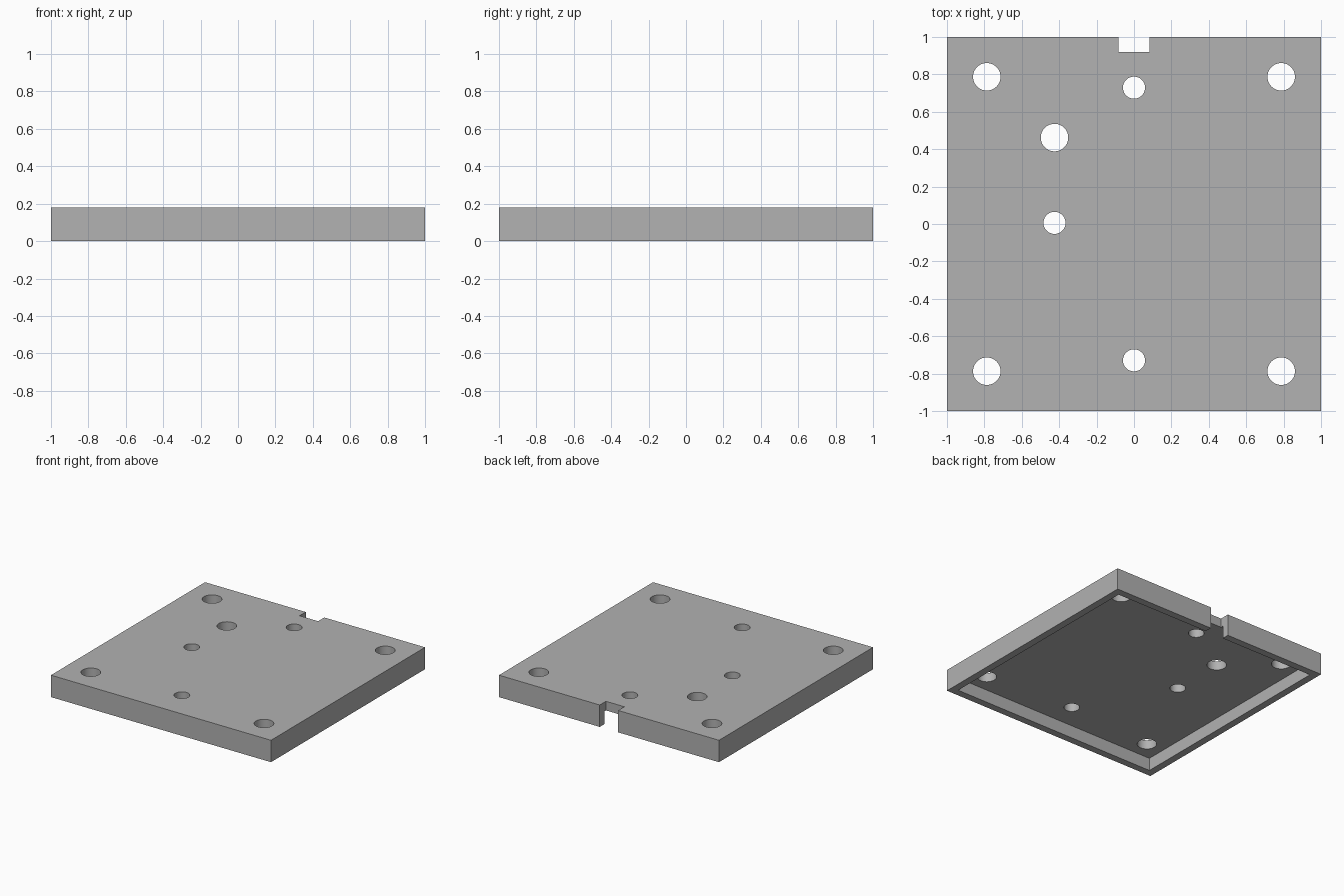
import bpy

if "Cube" in bpy.data.objects:
    bpy.data.objects.remove(bpy.data.objects["Cube"], do_unlink=True)

HEIGHT = 0.18    # overall height
PLATE = 0.075    # thickness of the top plate
WALL = 0.06      # thickness of the rim
LARGE, SMALL = 0.0735, 0.059
CORNER = 0.787

grey = bpy.data.materials.new("mid grey")
grey.use_nodes = True
colour = (0.445, 0.445, 0.445, 1)
grey.diffuse_color = colour
grey.node_tree.nodes["Principled BSDF"].inputs["Base Color"].default_value = colour


def box(name, low, high):
    """Box between two opposite corners."""
    centre = [(a + b) / 2 for a, b in zip(low, high)]
    bpy.ops.mesh.primitive_cube_add(size=1, location=centre)
    obj = bpy.context.object
    obj.name = name
    obj.scale = [b - a for a, b in zip(low, high)]
    bpy.ops.object.transform_apply(location=True, rotation=False, scale=True)
    obj.data.materials.append(grey)
    return obj


def cut(target, cutter):
    """Subtract the cutter from the target and discard it."""
    cutter.hide_render = True
    mod = target.modifiers.new("cut", "BOOLEAN")
    mod.operation = "DIFFERENCE"
    mod.solver = "EXACT"
    mod.object = cutter
    bpy.context.view_layer.objects.active = target
    bpy.ops.object.modifier_apply(modifier=mod.name)
    bpy.data.objects.remove(cutter, do_unlink=True)


# Square cover with a rim, hollow underneath
cover = box("cover_plate", (-1, -1, 0), (1, 1, HEIGHT))
inner = 1 - WALL
cut(cover, box("cavity_cutter", (-inner, -inner, -0.1), (inner, inner, HEIGHT - PLATE)))

# Cable notch through the back edge
cut(cover, box("notch_cutter", (-0.084, 0.92, -0.2), (0.084, 1.1, HEIGHT + 0.1)))

# Round through holes
holes = [(sx * CORNER, sy * CORNER, LARGE) for sx in (-1, 1) for sy in (-1, 1)]
holes += [(0, sy * 0.729, SMALL) for sy in (-1, 1)]
holes += [(-0.425, 0.462, LARGE), (-0.425, 0.006, SMALL)]
for x, y, radius in holes:
    bpy.ops.mesh.primitive_cylinder_add(vertices=64, radius=radius, depth=1, location=(x, y, 0))
    drill = bpy.context.object
    drill.name = "hole_cutter"
    drill.data.materials.append(grey)
    cut(cover, drill)

# Smooth hole walls, crisp edges
bpy.ops.object.select_all(action="DESELECT")
cover.select_set(True)
bpy.context.view_layer.objects.active = cover
bpy.ops.object.shade_smooth_by_angle()
